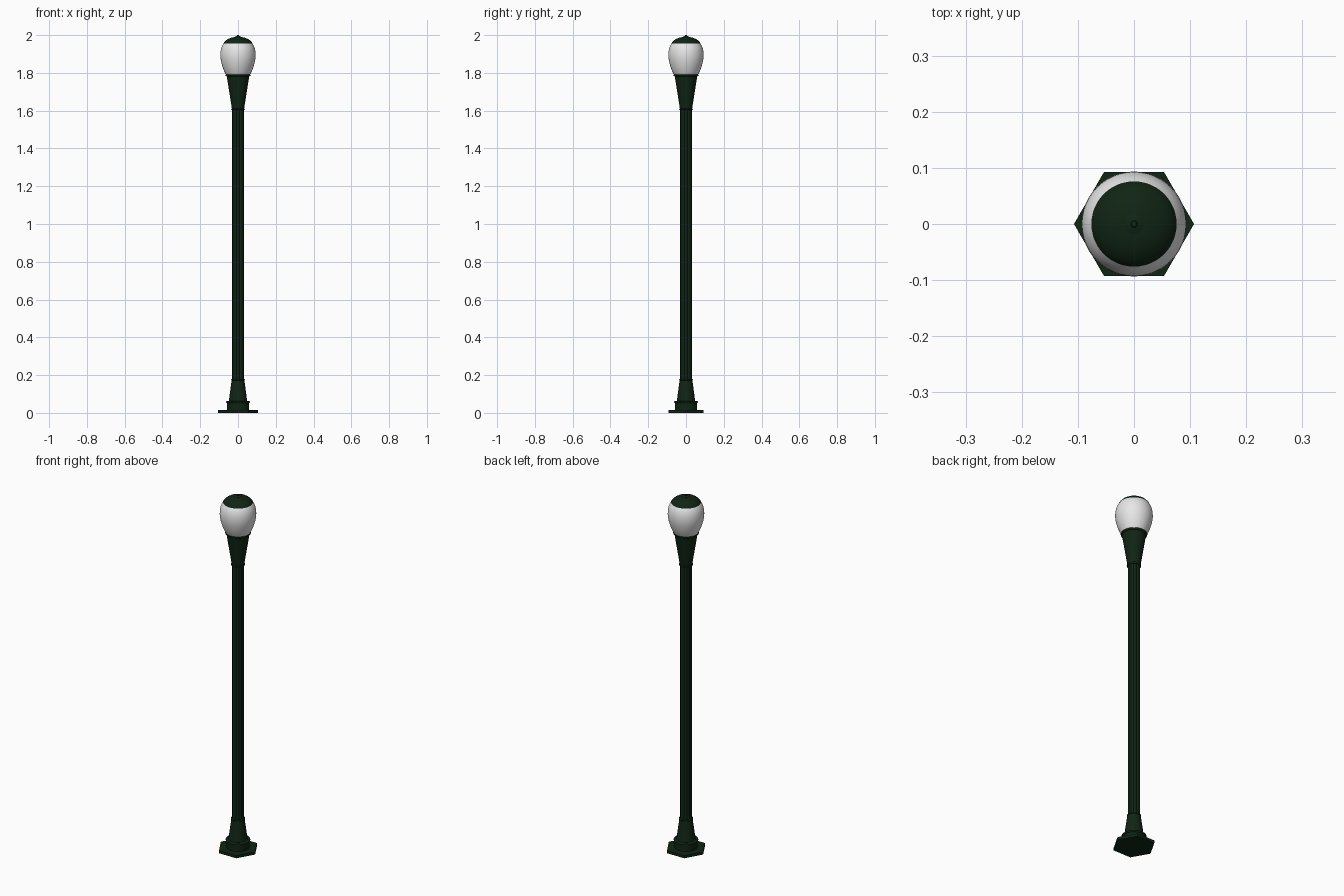
import bpy, bmesh, math

if "Cube" in bpy.data.objects:
    bpy.data.objects.remove(bpy.data.objects["Cube"])


def material(name, rgb):
    m = bpy.data.materials.new(name)
    m.diffuse_color = (*rgb, 1)
    m.use_nodes = True
    m.node_tree.nodes["Principled BSDF"].inputs["Base Color"].default_value = m.diffuse_color
    return m


GREEN = material("dark green paint", (0.005, 0.018, 0.007))
WHITE = material("white glass", (0.8, 0.8, 0.8))


def lathe(name, profile, mat, sides=48, flute=0.0, flutes=12, angle=35):
    """Revolve (radius, z) points about z, optionally with scalloped grooves."""
    bm = bmesh.new()
    rings = []
    for r, z in profile:
        ring = []
        for i in range(sides):
            a = 2 * math.pi * i / sides
            rr = r - flute * (1 - abs(math.cos(flutes * a / 2))) if flute else r
            ring.append(bm.verts.new((rr * math.cos(a), rr * math.sin(a), z)))
        rings.append(ring)
    for lo, hi in zip(rings, rings[1:]):
        for i in range(sides):
            j = (i + 1) % sides
            bm.faces.new((lo[i], lo[j], hi[j], hi[i]))
    bm.faces.new(rings[0][::-1])
    bm.faces.new(rings[-1])
    me = bpy.data.meshes.new(name)
    bm.to_mesh(me)
    bm.free()
    me.materials.append(mat)
    ob = bpy.data.objects.new(name, me)
    bpy.context.collection.objects.link(ob)
    bpy.context.view_layer.objects.active = ob
    ob.select_set(True)
    bpy.ops.object.shade_smooth_by_angle(angle=math.radians(angle))
    ob.select_set(False)
    return ob


def bead(name, r, z, h):
    """Rounded ring moulding."""
    pts = [(r - h / 2 + h / 2 * math.cos(t), z + h / 2 * math.sin(t))
           for t in [math.pi * (k / 8 - 0.5) for k in range(9)]]
    return lathe(name, pts, GREEN)


# Foot
lathe("hexagonal_base_plate", [(0.107, 0), (0.107, 0.015)], GREEN, sides=6)
lathe("foot_collar", [(0.058, 0.015), (0.058, 0.053)], GREEN)
bead("foot_ring", 0.063, 0.057, 0.010)
lathe("foot_cone", [(0.050, 0.058), (0.047, 0.075), (0.034, 0.172)], GREEN)
bead("lower_pole_ring", 0.036, 0.176, 0.009)

# Fluted pole
lathe("pole", [(0.031, 0.17), (0.031, 1.61)], GREEN, sides=96, flute=0.003, angle=30)

# Lamp holder
bead("upper_pole_ring", 0.036, 1.608, 0.009)
lathe("lamp_holder", [(0.032, 1.608), (0.060, 1.785)], GREEN)
bead("holder_rim", 0.066, 1.787, 0.010)

# Globe, egg shaped, with a cap continuing its curve
lathe("glass_globe", [(0.060, 1.783), (0.065, 1.793), (0.074, 1.811), (0.082, 1.832),
                      (0.088, 1.853), (0.092, 1.873), (0.0935, 1.893), (0.0925, 1.912),
                      (0.089, 1.930), (0.083, 1.945), (0.076, 1.956)], WHITE, angle=40)
lathe("globe_cap", [(0.074, 1.955), (0.076, 1.956), (0.075, 1.960), (0.064, 1.972),
                    (0.050, 1.981), (0.034, 1.987), (0.018, 1.990)], GREEN, angle=40)
lathe("finial", [(0.018, 1.988), (0.018, 1.991), (0.010, 1.994), (0.006, 1.995),
                 (0.005, 1.999), (0.003, 2.0)], GREEN, angle=40)
